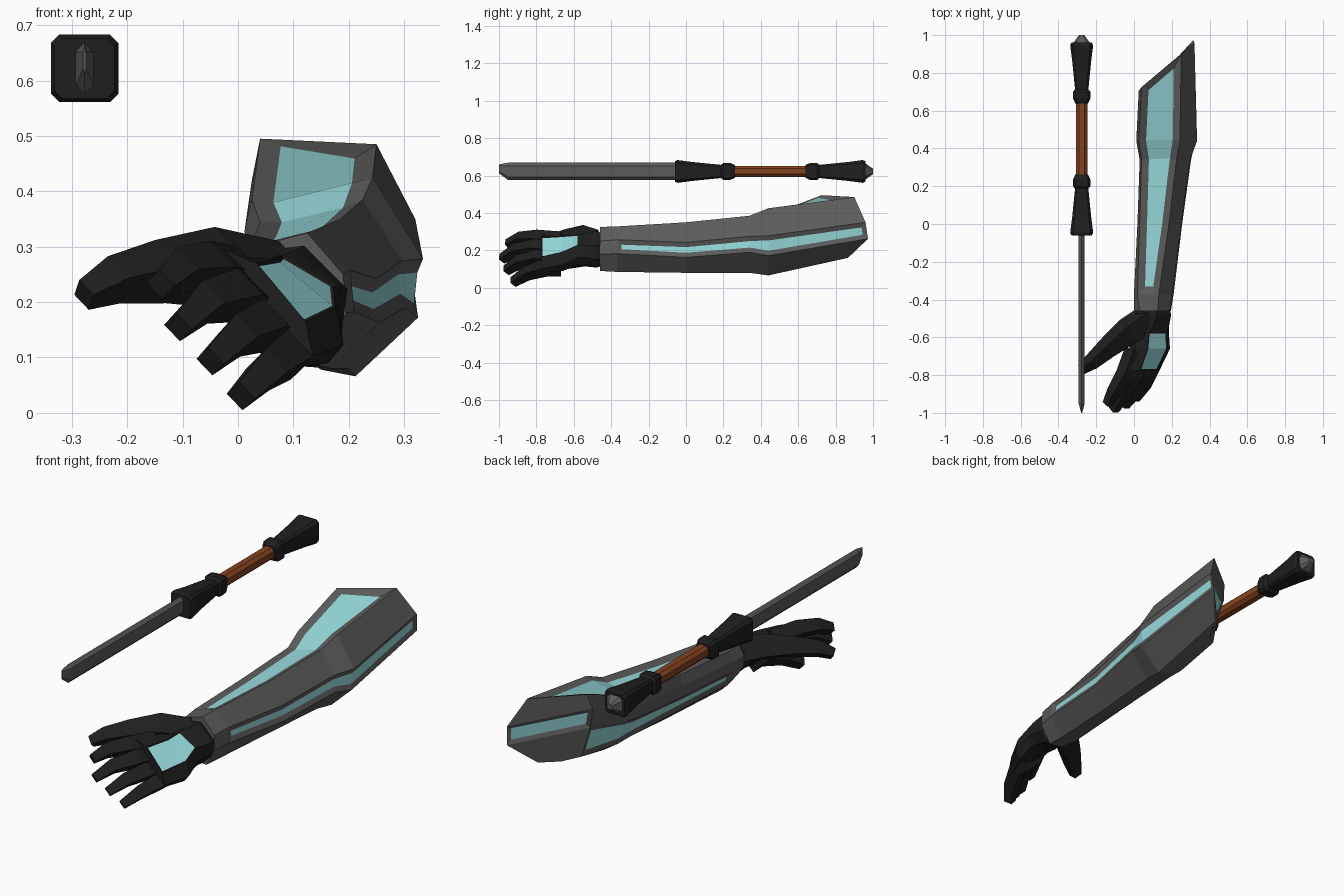
import bpy, bmesh, math
from mathutils import Vector

if "Cube" in bpy.data.objects:
    bpy.data.objects.remove(bpy.data.objects["Cube"])


def material(name, rgb):
    m = bpy.data.materials.new(name)
    m.diffuse_color = (*rgb, 1)
    m.use_nodes = True
    m.node_tree.nodes["Principled BSDF"].inputs["Base Color"].default_value = m.diffuse_color
    return m


GREY = material("steel grey", (0.105, 0.105, 0.105))
BLACK = material("black", (0.0135, 0.0135, 0.0135))
TEAL = material("pale teal", (0.31, 0.70, 0.71))
BROWN = material("orange brown", (0.235, 0.055, 0.014))


def finish(bm, name, *mats):
    bmesh.ops.recalc_face_normals(bm, faces=bm.faces)
    me = bpy.data.meshes.new(name)
    bm.to_mesh(me)
    bm.free()
    for m in mats:
        me.materials.append(m)
    ob = bpy.data.objects.new(name, me)
    bpy.context.collection.objects.link(ob)
    return ob


def loft(rings, cap_end=True):
    """Skin a list of equal-length rings; returns bmesh, vertices, faces[segment][side]."""
    bm = bmesh.new()
    vs = [[bm.verts.new(p) for p in r] for r in rings]
    n = len(rings[0])
    faces = [[bm.faces.new((a[i], a[(i + 1) % n], b[(i + 1) % n], b[i])) for i in range(n)]
             for a, b in zip(vs, vs[1:])]
    bm.faces.new(vs[0])
    if cap_end:
        bm.faces.new(vs[-1])
    return bm, vs, faces


def panel(bm, faces, width, depth=-0.009):
    """Recess a coloured panel into a group of faces."""
    bmesh.ops.recalc_face_normals(bm, faces=bm.faces)
    bmesh.ops.inset_region(bm, faces=faces, thickness=width, depth=depth, use_even_offset=True)
    for f in faces:
        f.material_index = 1


# --- Forearm sleeve: nine-sided sections, clockwise from the top left ridge
SECTIONS = [
    (-.46, [(.03, .30), (.125, .325), (.19, .25), (.195, .18), (.145, .09),
            (.07, .10), (.03, .15), (0, .20), (0, .25)]),
    (-.37, [(.018, .30), (.132, .328), (.203, .257), (.21, .183), (.147, .085),
            (.063, .093), (.02, .135), (0, .20), (0, .25)]),
    (0, [(.03, .32), (.185, .35), (.25, .243), (.255, .163), (.17, .08),
         (.10, .085), (.05, .13), (.02, .21), (.018, .27)]),
    (.34, [(.04, .345), (.225, .385), (.297, .275), (.302, .19), (.20, .08),
           (.14, .085), (.07, .13), (.035, .23), (.03, .29)]),
    (.44, [(.025, .385), (.243, .425), (.334, .278), (.325, .172), (.212, .066),
           (.15, .078), (.07, .13), (.015, .26), (.012, .33)]),
]
ELBOW = [(.04, .725, .495), (.25, .90, .485), (.32, .96, .35), (.313, .973, .262), (.215, .866, .16),
         (.16, .76, .14), (.09, .70, .16), (.05, .685, .31), (.025, .705, .42)]
rings = [[(x, y, z) for x, z in pts] for y, pts in SECTIONS] + [ELBOW]
bm, vs, faces = loft(rings, cap_end=False)
e = vs[-1]
bm.faces.new((e[0], e[1], e[2], e[8]))
elbow_band = bm.faces.new((e[8], e[2], e[3], e[7]))
bm.faces.new((e[7], e[3], e[4], e[5], e[6]))
for side, width in ((0, .038), (2, .025), (6, .025)):      # top, outer and inner panels
    panel(bm, [seg[side] for seg in faces[1:]], width)
panel(bm, [elbow_band], .020)
finish(bm, "forearm_sleeve", GREY, TEAL)

# --- Palm: flattened octagons that roll outward from wrist to knuckles
OCT = [(-1, .3), (-.55, 1), (.55, 1), (1, .3), (1, -.4), (.55, -1), (-.55, -1), (-1, -.4)]
# centre, half width, half thickness, roll in degrees
PALM = [((.10, -.43, .205), .085, .070, 45), ((.10, -.48, .205), .100, .082, 45),
        ((.098, -.54, .203), .094, .072, 38), ((.09, -.575, .197), .098, .070, 31),
        ((.085, -.66, .187), .122, .062, 40), ((.045, -.775, .190), .125, .043, 50)]
rings = []
for c, w, t, deg in PALM:
    s, k = math.sin(math.radians(deg)), math.cos(math.radians(deg))
    rings.append([Vector(c) + Vector((k, 0, -s)) * w * a + Vector((s, 0, k)) * t * b for a, b in OCT])
bm, vs, faces = loft(rings)
panel(bm, [faces[3][1], faces[4][1]], .006, -.003)
finish(bm, "palm", BLACK, TEAL)

# --- Fingers and thumb: tapered four-sided limbs along bent paths
BACK = Vector((.72, 0, .69))


def limb(name, path, radii):
    pts = [Vector(p) for p in path]
    rings = []
    for i, (p, r) in enumerate(zip(pts, radii)):
        d = (pts[min(i + 1, len(pts) - 1)] - pts[max(i - 1, 0)]).normalized()
        u = d.cross(BACK).normalized()
        v = u.cross(d)
        rings.append([p + (u * a + v * b) * r * .82 for a, b in ((-1, -1), (1, -1), (1, 1), (-1, 1))])
    finish(loft(rings)[0], name, BLACK)


FINGERS = {
    "index_finger": [(.0, -.67, .25), (-.05, -.80, .262), (-.105, -.89, .260), (-.14, -.955, .232)],
    "middle_finger": [(.02, -.70, .20), (-.0, -.81, .213), (-.06, -.91, .200), (-.108, -.985, .155)],
    "ring_finger": [(.05, -.70, .15), (.045, -.79, .158), (0, -.89, .140), (-.05, -.962, .093)],
    "little_finger": [(.095, -.67, .11), (.095, -.75, .108), (.053, -.85, .078), (.005, -.925, .030)]}
for name, path in FINGERS.items():
    limb(name, path, (.044, .042, .035, .025))
limb("thumb", [(.075, -.50, .235), (-.035, -.57, .262), (-.14, -.655, .255), (-.225, -.73, .24),
               (-.278, -.77, .213)], (.070, .066, .050, .038, .025))

# --- Sword, lying along y
SX, SZ = -.277, .622


def turned(name, profile, mat, corner=.8):
    """Chamfered square sections along y from (y, half width) pairs."""
    c = corner
    square = [(-1, c), (-c, 1), (c, 1), (1, c), (1, -c), (c, -1), (-c, -1), (-1, -c)]
    rings = [[(SX + a * h, y, SZ + b * h) for a, b in square] for y, h in profile]
    finish(loft(rings)[0], name, mat)


# Guard and pommel share one mirrored shape, each with a collar
FLARE = [(-.06, .054), (-.045, .061), (.03, .051), (.20, .034)]
COLLAR = [(.185, .034), (.20, .046), (.235, .046), (.262, .034)]
for part, ring, flip in (("guard", "front_collar", False), ("pommel", "rear_collar", True)):
    for name, prof in ((part, FLARE), (ring, COLLAR)):
        turned(name, [(.90 - y if flip else y, h) for y, h in prof], BLACK, .75)
turned("grip", [(.25, .030), (.65, .030)], BROWN, .5)
turned("pommel_tip", [(.95, .044), (.962, .042), (1.0, .014)], GREY, .6)

# Blade: flat hexagonal section narrowing to an angled tip
HEX = [(0, .047), (.016, .03), (.016, -.03), (0, -.047), (-.016, -.03), (-.016, .03)]
rings = [[(SX + x * s, y, SZ + dz + z * t) for x, z in HEX]
         for y, s, t, dz in ((-.03, 1, 1, 0), (-.95, 1, 1, 0), (-1.0, .15, .5, .014))]
finish(loft(rings)[0], "blade", GREY)
